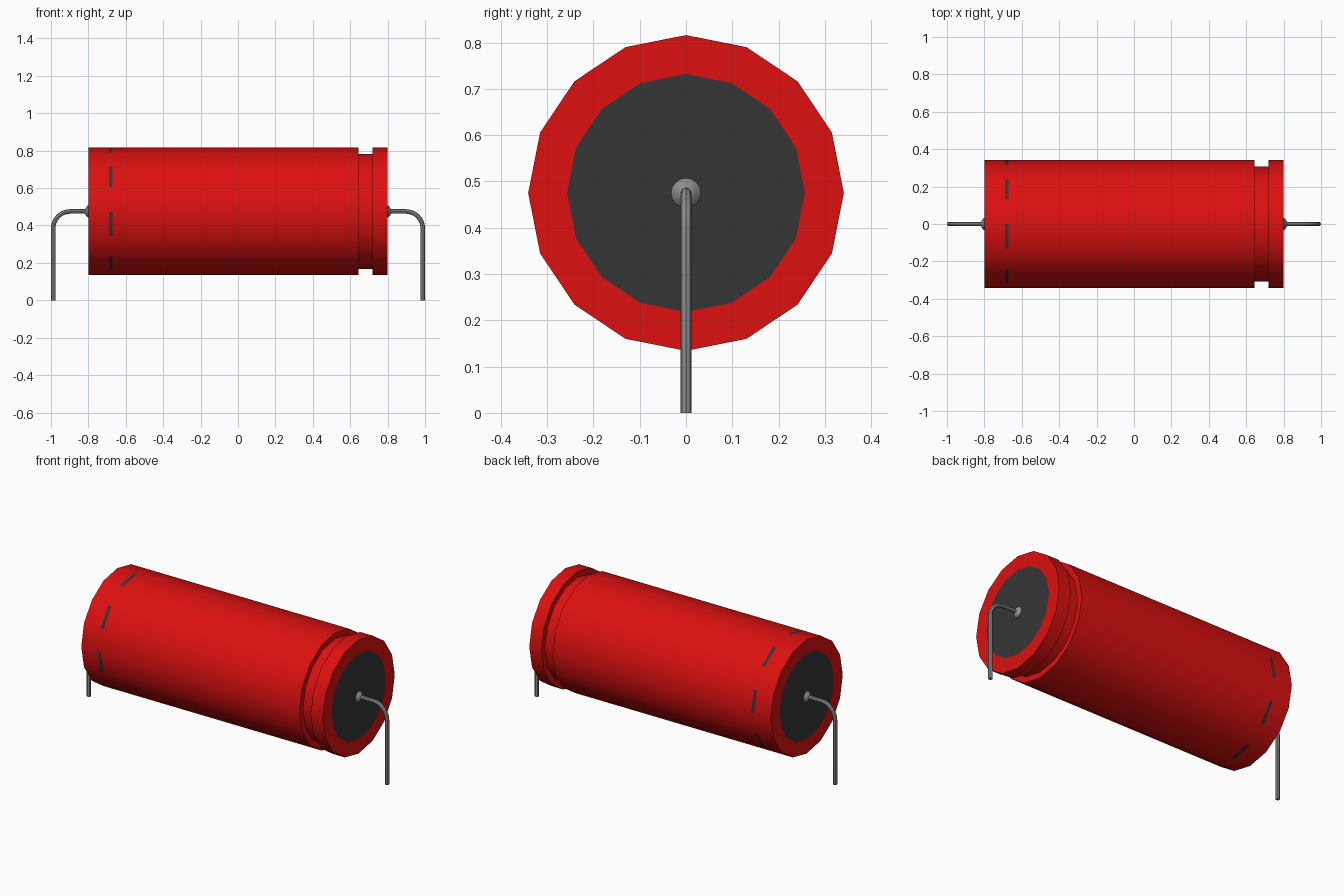
import bpy, bmesh, math
from mathutils import Vector

cube = bpy.data.objects.get("Cube")
if cube:
    bpy.data.objects.remove(cube, do_unlink=True)

AXIS_Z = 0.475
SIDES = 16


def material(name, rgb):
    m = bpy.data.materials.new(name)
    m.use_nodes = True
    m.diffuse_color = (*rgb, 1)
    m.node_tree.nodes["Principled BSDF"].inputs["Base Color"].default_value = (*rgb, 1)
    return m


red = material("red sleeve", (0.72, 0.005, 0.005))
dark = material("dark seal", (0.036, 0.036, 0.036))
metal = material("grey metal", (0.27, 0.27, 0.27))


def smooth(obj):
    bpy.ops.object.select_all(action="DESELECT")
    obj.select_set(True)
    bpy.context.view_layer.objects.active = obj
    bpy.ops.object.shade_smooth_by_angle(angle=math.radians(35))


def lathe(name, profile, sides, mats, pick=lambda segment, side: 0):
    """Turn (x, radius) pairs around the long axis and cap both ends with the last material."""
    bm = bmesh.new()
    rings = []
    for x, r in profile:
        ring = []
        for i in range(sides):
            a = math.tau * i / sides
            ring.append(bm.verts.new((x, -r * math.sin(a), AXIS_Z + r * math.cos(a))))
        rings.append(ring)
    for s, (a, b) in enumerate(zip(rings, rings[1:])):
        for i in range(sides):
            j = (i + 1) % sides
            f = bm.faces.new((a[i], a[j], b[j], b[i]))
            f.material_index = pick(s, i)
    for ring in (rings[0], rings[-1]):
        bm.faces.new(ring).material_index = len(mats) - 1
    bmesh.ops.recalc_face_normals(bm, faces=bm.faces)
    mesh = bpy.data.meshes.new(name)
    bm.to_mesh(mesh)
    bm.free()
    obj = bpy.data.objects.new(name, mesh)
    bpy.context.collection.objects.link(obj)
    for m in mats:
        mesh.materials.append(m)
    smooth(obj)
    return obj


# Sleeve with crimp groove, dark end seals and a dashed ring on alternate facets
R, GROOVE, SEAL = 0.341, 0.307, 0.257
body_profile = [(-0.8, SEAL), (-0.8, R), (-0.69, R), (-0.67, R), (0.645, R),
                (0.645, GROOVE), (0.72, GROOVE), (0.72, R), (0.8, R), (0.8, SEAL)]
DASH_SEGMENT = 2
lathe("capacitor_body", body_profile, SIDES, [red, dark],
      lambda s, i: 1 if s == DASH_SEGMENT and i % 2 == 0 else 0)


# Bent wire lead: straight out, quarter bend, straight down
def lead(name, side):
    reach, bend = 0.988, 0.09
    pts = [Vector((0.79, 0, AXIS_Z))]
    for k in range(9):
        a = math.pi / 2 * k / 8
        pts.append(Vector((reach - bend + bend * math.sin(a), 0,
                           AXIS_Z - bend + bend * math.cos(a))))
    pts.append(Vector((reach, 0, 0)))
    curve = bpy.data.curves.new(name, "CURVE")
    curve.dimensions = "3D"
    curve.bevel_depth = 0.012
    curve.bevel_resolution = 2
    curve.use_fill_caps = True
    spline = curve.splines.new("POLY")
    spline.points.add(len(pts) - 1)
    for p, co in zip(spline.points, pts):
        p.co = (side * co.x, co.y, co.z, 1)
    curve.materials.append(metal)
    obj = bpy.data.objects.new(name, curve)
    bpy.context.collection.objects.link(obj)
    bpy.ops.object.select_all(action="DESELECT")
    obj.select_set(True)
    bpy.context.view_layer.objects.active = obj
    bpy.ops.object.convert(target="MESH")
    smooth(bpy.context.view_layer.objects.active)


for label, side in (("left", 1), ("right", -1)):
    lead(label + "_lead", side)
    # Rounded solder collar where the lead leaves the seal
    collar = [(0.795, 0.032), (0.802, 0.032), (0.81, 0.025), (0.816, 0.017), (0.82, 0.01)]
    lathe(label + "_collar", [(side * x, r) for x, r in collar], SIDES, [metal])
